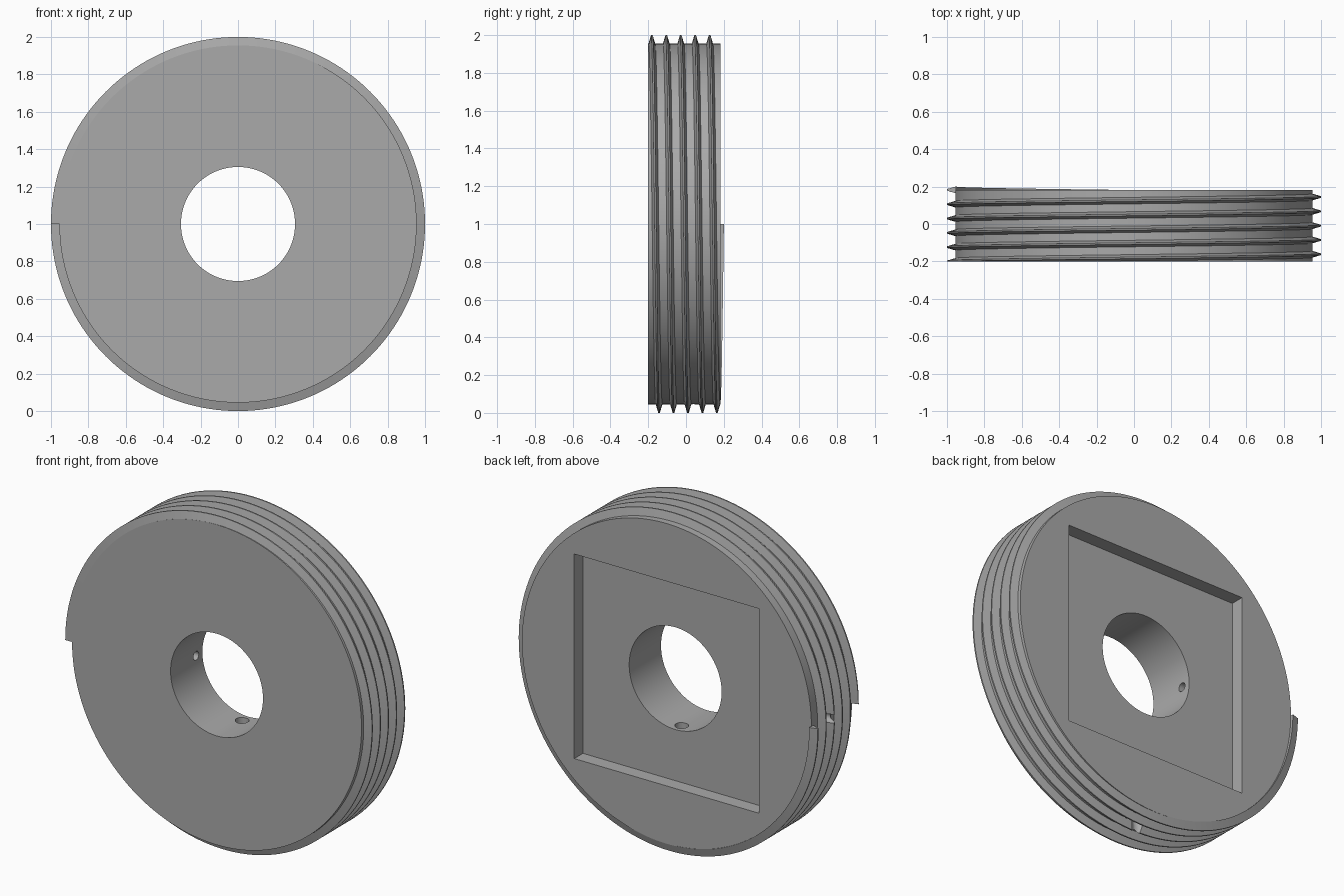
import bpy, bmesh, math
from mathutils import Matrix, Vector

if "Cube" in bpy.data.objects:
    bpy.data.objects.remove(bpy.data.objects["Cube"])

FRONT, BACK = -0.2, 0.182      # body ends along y
CORE, CREST = 0.955, 1.0       # thread root and crest radii
BORE = 0.305
TURNS, STEPS = 5, 160

grey = bpy.data.materials.new("plain grey")
grey.diffuse_color = (0.4, 0.4, 0.4, 1)
grey.use_nodes = True
grey.node_tree.nodes["Principled BSDF"].inputs["Base Color"].default_value = grey.diffuse_color


def finish(name, bm):
    bmesh.ops.recalc_face_normals(bm, faces=bm.faces)
    mesh = bpy.data.meshes.new(name)
    bm.to_mesh(mesh)
    bm.free()
    mesh.materials.append(grey)
    ob = bpy.data.objects.new(name, mesh)
    bpy.context.collection.objects.link(ob)
    return ob


def rod(name, a, b, radius, sides):
    """Cylinder running from point a to point b."""
    a, b = Vector(a), Vector(b)
    turn = (b - a).to_track_quat('Z', 'Y').to_matrix().to_4x4()
    bm = bmesh.new()
    bmesh.ops.create_cone(bm, cap_ends=True, segments=sides, radius1=radius, radius2=radius,
                          depth=(b - a).length, matrix=Matrix.Translation((a + b) / 2) @ turn)
    return finish(name, bm)


def cut(target, cutter):
    mod = target.modifiers.new("cut", 'BOOLEAN')
    mod.operation, mod.solver, mod.object = 'DIFFERENCE', 'EXACT', cutter
    bpy.context.view_layer.objects.active = target
    bpy.ops.object.modifier_apply(modifier=mod.name)


# Round body
body = rod("plug_body", (0, FRONT, 1), (0, BACK, 1), CORE, 160)

# Screw thread: a trapezoid swept along a helix, flattened at the front face
bm = bmesh.new()
rings = []
profile = [(CORE - 0.002, -0.018), (CREST, -0.004), (CREST, 0.004), (CORE - 0.002, 0.018)]
for i in range(TURNS * STEPS + 1):
    angle = math.pi - 2 * math.pi * i / STEPS
    y = FRONT + 0.0765 * i / STEPS
    rings.append([bm.verts.new((r * math.cos(angle), max(FRONT, y + dy), 1 + r * math.sin(angle)))
                  for r, dy in profile])
for p, q in zip(rings, rings[1:]):
    for k in range(4):
        n = (k + 1) % 4
        bm.faces.new((p[k], p[n], q[n], q[k]))
bm.faces.new(rings[0])
bm.faces.new(rings[-1][::-1])
thread = finish("screw_thread", bm)

# Cutters: centre bore, square pocket in the back, two radial holes
bore = rod("bore_cutter", (0, -0.5, 1), (0, 0.5, 1), BORE, 96)
bm = bmesh.new()
bmesh.ops.create_cube(bm, size=1, matrix=Matrix.Translation((0, 0.3, 1)) @ Matrix.Diagonal((1.22, 0.4, 1.22, 1)))
pocket = finish("pocket_cutter", bm)
side_hole = rod("side_hole_cutter", (-0.1, 0.04, 1), (-1.1, 0.04, 1), 0.026, 24)
lower_hole = rod("lower_hole_cutter", (0, 0.04, 0.9), (0, 0.04, -0.1), 0.038, 24)

for cutter in (bore, pocket, side_hole, lower_hole):
    cut(body, cutter)
for cutter in (side_hole, lower_hole):
    cut(thread, cutter)
for cutter in (bore, pocket, side_hole, lower_hole):
    bpy.data.objects.remove(cutter)

# Smooth round walls, sharp edges
for ob in (body, thread):
    bpy.ops.object.select_all(action='DESELECT')
    ob.select_set(True)
    bpy.context.view_layer.objects.active = ob
    bpy.ops.object.shade_smooth_by_angle(angle=math.radians(25))
